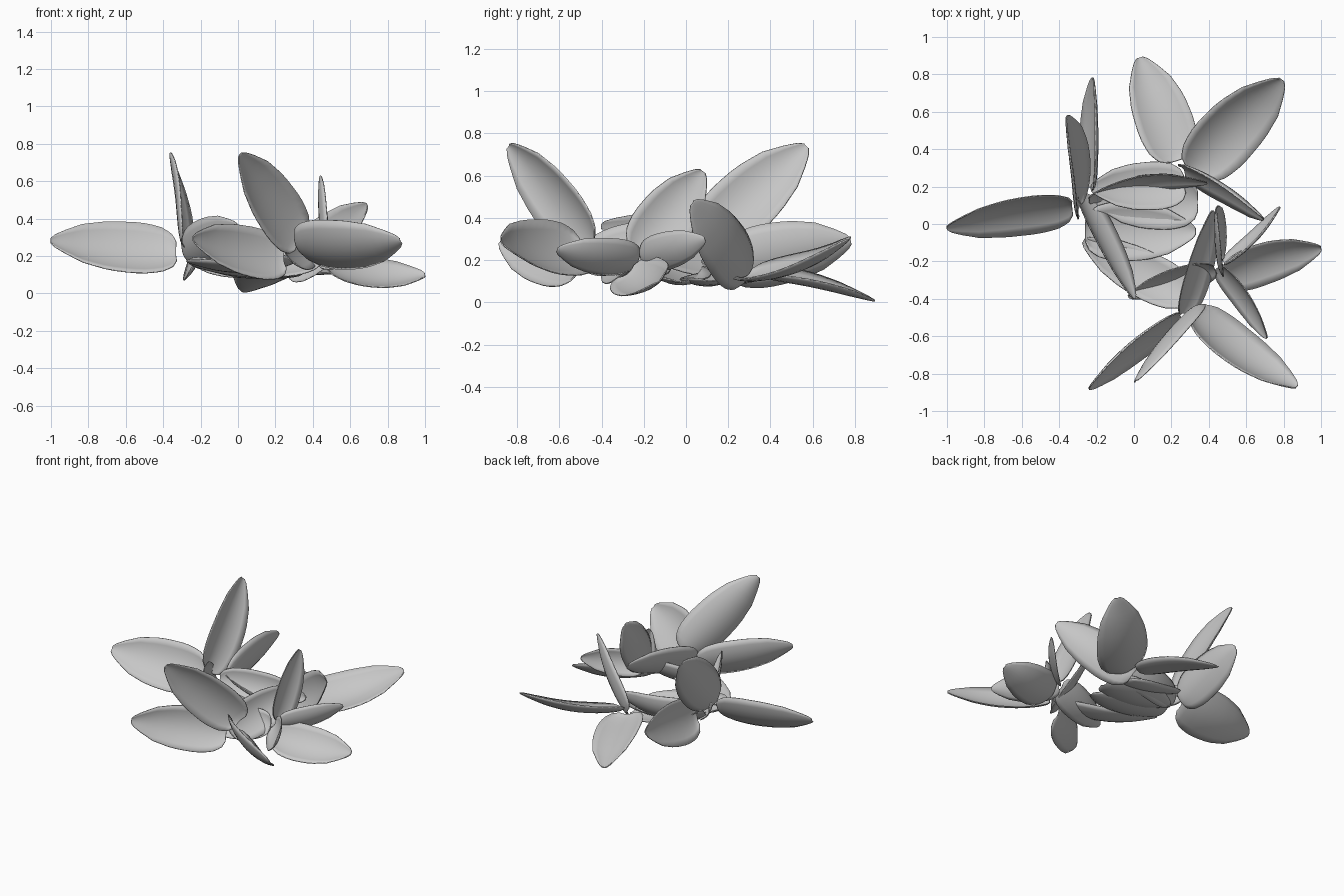
import bpy
import math
from mathutils import Vector

cube = bpy.data.objects.get("Cube")
if cube:
    bpy.data.objects.remove(cube, do_unlink=True)

# One plain grey for every leaf
grey = bpy.data.materials.new("leaf_grey")
grey.use_nodes = True
colour = (.57, .57, .57, 1)
grey.diffuse_color = colour
grey.node_tree.nodes["Principled BSDF"].inputs["Base Color"].default_value = colour

ROWS, COLS = 18, 8
# Half-width along the leaf: blunt rounded base, fullest near the middle, narrow tip
OUTLINE = [(0, .35), (.03, .62), (.1, .84), (.22, .97), (.35, 1), (.55, .95),
           (.75, .75), (.9, .43), (.97, .24), (1, .1)]


def outline_width(t):
    for (a, wa), (b, wb) in zip(OUTLINE, OUTLINE[1:]):
        if t <= b:
            return wa + (wb - wa) * (t - a) / (b - a)
    return OUTLINE[-1][1]


def make_leaf(name, base, tip, facing, width, sag=.02):
    """Cupped leaf from base to tip; its hollow side looks along facing."""
    base, tip = Vector(base), Vector(tip)
    along = (tip - base).normalized()
    length = (tip - base).length
    normal = Vector(facing)
    normal = (normal - along * normal.dot(along)).normalized()
    side = normal.cross(along)
    cup = width * .16
    verts, faces = [], []
    for i in range(ROWS + 1):
        t = (1 - math.cos(math.pi * i / ROWS)) / 2
        w = outline_width(t)
        for j in range(COLS + 1):
            s = 2 * j / COLS - 1
            lift = cup * w * (s * s - .5) - sag * math.sin(math.pi * t)
            verts.append(base + along * (length * t) + side * (s * w * width / 2) + normal * lift)
    stride = COLS + 1
    for i in range(ROWS):
        for j in range(COLS):
            k = i * stride + j
            faces.append((k, k + 1, k + stride + 1, k + stride))
    mesh = bpy.data.meshes.new(name)
    mesh.from_pydata(verts, [], faces)
    mesh.materials.append(grey)
    mesh.shade_smooth()
    leaf = bpy.data.objects.new(name, mesh)
    bpy.context.collection.objects.link(leaf)
    # Thin leaf body
    shell = leaf.modifiers.new("thickness", "SOLIDIFY")
    shell.thickness = .006
    shell.offset = 0


def make_cluster(prefix, leaves):
    for label, *shape in leaves:
        make_leaf(prefix + "_" + label + "_leaf", *shape)


# Cluster on the model's right
make_cluster("right_cluster", [
    ("outward", (-.33, .09, .22), (-1, -.02, .28), (0, -.8, .6), .34),
    ("raised", (-.29, .08, .27), (-.36, .57, .74), (.9, -.1, .2), .32, -.02),
    ("backward", (-.23, .19, .18), (-.22, .78, .29), (-.95, -.1, .25), .31, 0),
    ("forward", (-.28, .16, .2), (0, -.4, .36), (.8, .35, .45), .27, 0),
    ("inner_upright", (-.24, .13, .2), (.39, .22, .2), (.1, -.9, .4), .22, .06),
    ("inner_flat", (-.26, -.04, .17), (.33, -.04, .1), (0, .1, 1), .32),
])

# Cluster at the back
make_cluster("back_cluster", [
    ("drooping", (.23, .34, .14), (.03, .89, .01), (.1, .3, 1), .31, -.02),
    ("outward", (.32, .28, .13), (.79, .77, .3), (.2, -.3, 1), .35, .04),
    ("raised", (.26, .29, .12), (.69, .03, .47), (-.5, -.8, .3), .29),
    ("inner_tilted", (.27, .21, .11), (-.23, .19, .22), (0, .3, 1), .27),
    ("inner_flat", (.34, .12, .11), (-.2, .12, .14), (0, -.1, 1), .3),
])

# Cluster at the front
make_cluster("front_cluster", [
    ("outward", (.32, -.48, .25), (.87, -.87, .28), (.43, .62, .6), .34, .03),
    ("raised", (.33, -.45, .27), (.01, -.84, .74), (.65, -.74, -.05), .31, .01),
    ("sideways", (.25, -.49, .18), (-.24, -.88, .29), (.5, -.6, .3), .3),
    ("backward", (.27, -.48, .2), (.42, .07, .33), (.8, -.25, .5), .27, 0),
    ("inner", (.29, -.39, .18), (-.27, -.09, .17), (.1, .2, 1), .26, .04),
])

# Smaller cluster on the model's left
make_cluster("left_cluster", [
    ("outward", (.48, -.28, .14), (1, -.13, .1), (.1, -.6, .8), .28, .03),
    ("raised", (.47, -.22, .23), (.44, .08, .62), (.95, 0, .1), .28, 0),
    ("forward", (.45, -.23, .2), (.71, -.61, .25), (-.7, -.5, .5), .2),
    ("backward", (.48, -.21, .21), (.78, .09, .3), (-.7, .7, .3), .18),
    ("inner", (.43, -.24, .2), (-.03, -.39, .15), (.3, -.7, .6), .22),
])
